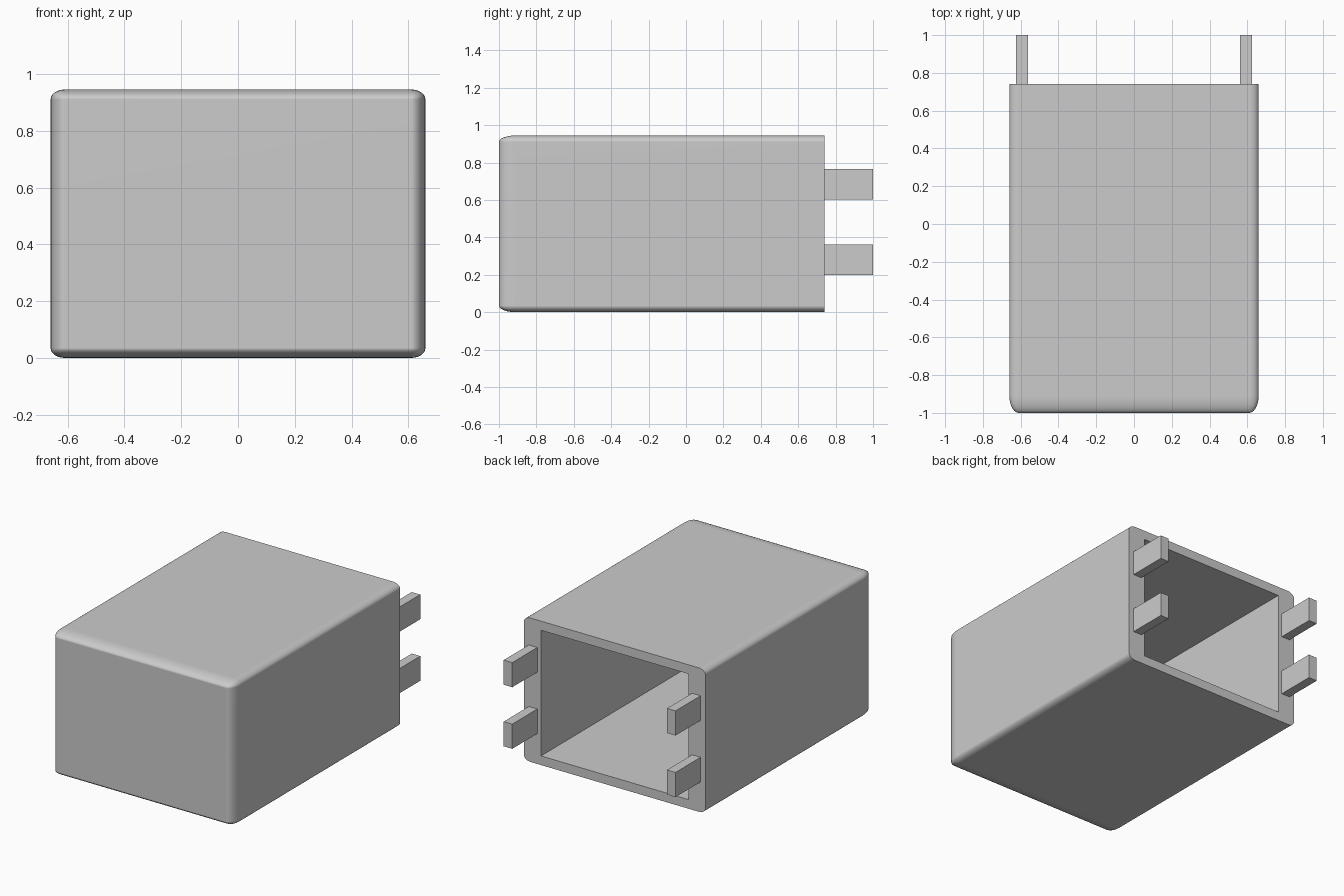
import bpy, bmesh, math
from mathutils import Matrix, Vector

default = bpy.data.objects.get("Cube")
if default:
    bpy.data.objects.remove(default, do_unlink=True)

grey = bpy.data.materials.new("light grey")
grey.use_nodes = True
colour = (0.6, 0.6, 0.6, 1)
grey.diffuse_color = colour
grey.node_tree.nodes["Principled BSDF"].inputs["Base Color"].default_value = colour


def box(name, low, high, radii=None):
    """Box between two corners; radii round every edge except those at the back."""
    low, high = Vector(low), Vector(high)
    size, centre = high - low, (low + high) / 2
    scale = Vector(radii) if radii else Vector((1, 1, 1))
    bm = bmesh.new()
    bmesh.ops.create_cube(bm, size=1)
    # Work in units of the radius, so one even bevel becomes an elliptical one
    bmesh.ops.scale(bm, vec=[s / r for s, r in zip(size, scale)], verts=bm.verts)
    if radii:
        edges = [e for e in bm.edges if any(v.co.y < 0 for v in e.verts)]
        bmesh.ops.bevel(bm, geom=edges, offset=1, segments=6, profile=0.5,
                        affect='EDGES', clamp_overlap=True)
    bmesh.ops.transform(bm, matrix=Matrix.Translation(centre) @ Matrix.Diagonal(scale).to_4x4(),
                        verts=bm.verts)
    bmesh.ops.recalc_face_normals(bm, faces=bm.faces)
    mesh = bpy.data.meshes.new(name)
    bm.to_mesh(mesh)
    bm.free()
    mesh.materials.append(grey)
    obj = bpy.data.objects.new(name, mesh)
    bpy.context.collection.objects.link(obj)
    return obj


def select(obj):
    bpy.ops.object.select_all(action='DESELECT')
    obj.select_set(True)
    bpy.context.view_layer.objects.active = obj


# Rounded housing, hollow and open at the back
housing = box("housing", (-0.66, -1, 0), (0.66, 0.74, 0.945), (0.05, 0.09, 0.035))
cutter = box("cavity_cutter", (-0.535, -0.9, 0.06), (0.535, 0.9, 0.885))
cutter.hide_render = True
select(housing)
cut = housing.modifiers.new("cavity", 'BOOLEAN')
cut.operation = 'DIFFERENCE'
cut.solver = 'EXACT'
cut.object = cutter
bpy.ops.object.modifier_apply(modifier=cut.name)
bpy.data.objects.remove(cutter, do_unlink=True)

# Smooth rounded edges with flat walls
bpy.ops.object.shade_smooth_by_angle(angle=math.radians(35))
weighted = housing.modifiers.new("flat walls", 'WEIGHTED_NORMAL')
weighted.keep_sharp = True
bpy.ops.object.modifier_apply(modifier=weighted.name)

# Four tabs on the rear rim
for side, x in (("left", 0.593), ("right", -0.593)):
    for level, z in (("lower", 0.28), ("upper", 0.684)):
        box(f"{side}_{level}_tab", (x - 0.031, 0.74, z - 0.081), (x + 0.031, 1, z + 0.081))
